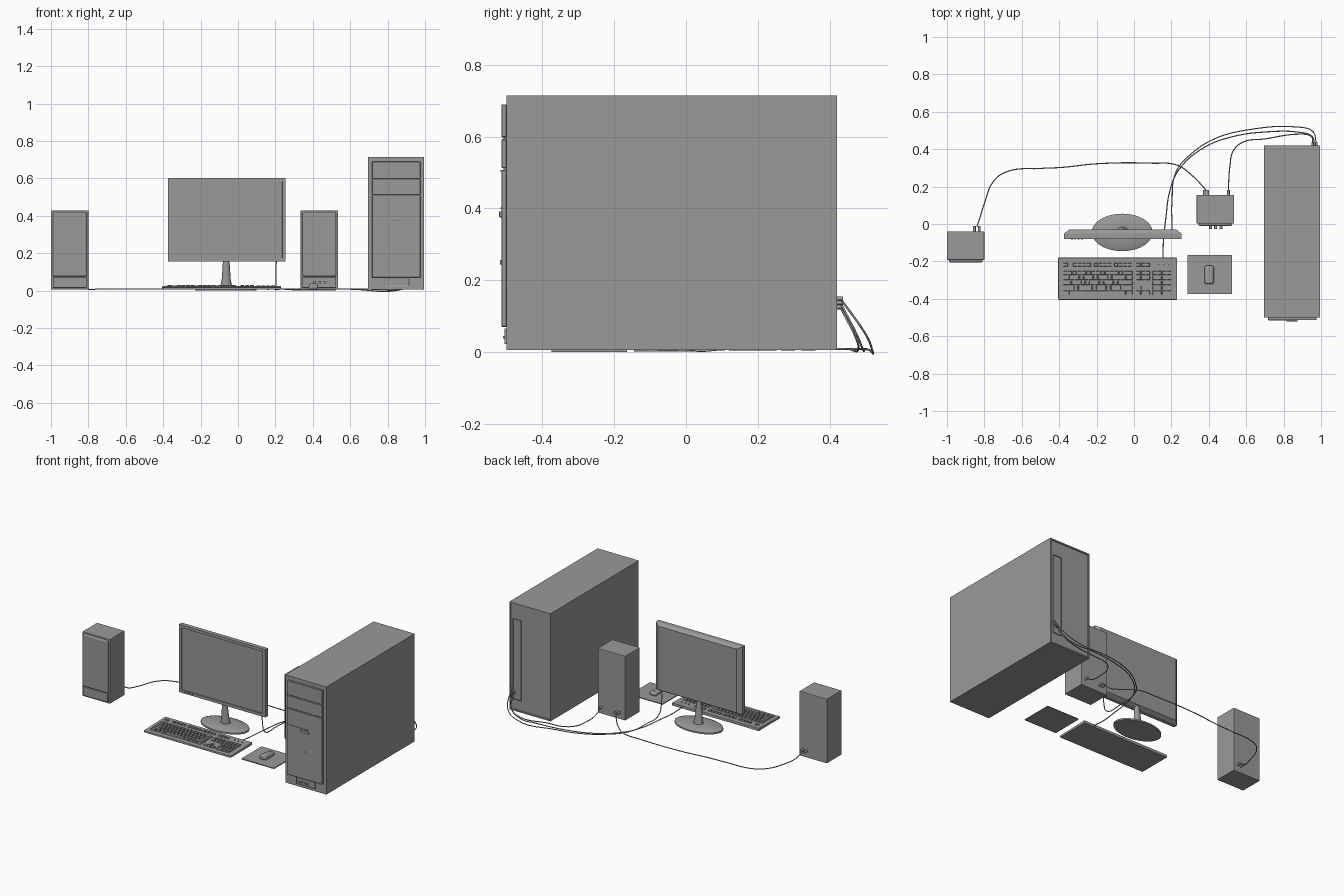
import bpy, bmesh, math
from mathutils import Vector

cube = bpy.data.objects.get("Cube")
if cube:
    bpy.data.objects.remove(cube)

grey = bpy.data.materials.new("mid_grey")
grey.use_nodes = True
COLOUR = (0.32, 0.32, 0.32, 1)
grey.diffuse_color = COLOUR
grey.node_tree.nodes["Principled BSDF"].inputs["Base Color"].default_value = COLOUR


def finish(bm, name):
    mesh = bpy.data.meshes.new(name)
    bm.to_mesh(mesh)
    bm.free()
    mesh.materials.append(grey)
    obj = bpy.data.objects.new(name, mesh)
    bpy.context.collection.objects.link(obj)
    return obj


def add_box(bm, x, y, z):
    """Add a box from three (low, high) ranges and return its vertices."""
    verts = bmesh.ops.create_cube(bm, size=1)["verts"]
    for v in verts:
        v.co = [lo + (c + 0.5) * (hi - lo) for c, (lo, hi) in zip(v.co, (x, y, z))]
    return verts


def recess(bm, direction, rim, depth):
    """Sink a framed panel into the face that looks along direction."""
    d = Vector(direction)
    bm.normal_update()
    face = max(bm.faces, key=lambda f: f.normal.dot(d) + 0.01 * f.calc_center_median().dot(d))
    bmesh.ops.inset_region(bm, faces=[face], thickness=rim)
    inner = bmesh.ops.inset_region(bm, faces=[face], thickness=0.0008)
    bmesh.ops.translate(bm, verts=face.verts, vec=-d * depth)


def box(name, x, y, z, bevel=0, sink=None, segments=2):
    bm = bmesh.new()
    add_box(bm, x, y, z)
    if sink:
        recess(bm, *sink)
    obj = finish(bm, name)
    if bevel:
        mod = obj.modifiers.new("Bevel", "BEVEL")
        mod.width, mod.segments = bevel, segments
    return obj


def smooth(obj):
    bpy.ops.object.select_all(action="DESELECT")
    obj.select_set(True)
    bpy.context.view_layer.objects.active = obj
    bpy.ops.object.shade_smooth_by_angle(angle=math.radians(40))


def loft(name, sections, sides=32):
    """Stack elliptical rings given as (centre, x radius, y radius)."""
    bm = bmesh.new()
    rings = []
    for (cx, cy, cz), rx, ry in sections:
        angles = [math.tau * i / sides for i in range(sides)]
        rings.append([bm.verts.new((cx + rx * math.cos(a), cy + ry * math.sin(a), cz)) for a in angles])
    bm.faces.new(rings[0][::-1])
    bm.faces.new(rings[-1])
    for a, b in zip(rings, rings[1:]):
        for i in range(sides):
            j = (i + 1) % sides
            bm.faces.new((a[i], a[j], b[j], b[i]))
    obj = finish(bm, name)
    smooth(obj)
    return obj


def peg(name, x, y0, y1, z, radius):
    """Round peg lying along y."""
    bm = bmesh.new()
    bmesh.ops.create_cone(bm, cap_ends=True, segments=16, radius1=radius, radius2=radius, depth=y1 - y0)
    obj = finish(bm, name)
    obj.rotation_euler.x = math.pi / 2
    obj.location = (x, (y0 + y1) / 2, z)
    smooth(obj)


def cable(name, points):
    curve = bpy.data.curves.new(name, "CURVE")
    curve.dimensions = "3D"
    curve.bevel_depth, curve.bevel_resolution, curve.resolution_u = 0.003, 1, 6
    spline = curve.splines.new("BEZIER")
    spline.bezier_points.add(len(points) - 1)
    for p, co in zip(spline.bezier_points, points):
        p.co = co if len(co) == 3 else (*co, 0.008)
        p.handle_left_type = p.handle_right_type = "AUTO"
    curve.materials.append(grey)
    obj = bpy.data.objects.new(name, curve)
    bpy.context.collection.objects.link(obj)
    bpy.ops.object.select_all(action="DESELECT")
    obj.select_set(True)
    bpy.context.view_layer.objects.active = obj
    bpy.ops.object.convert(target="MESH")


# Computer tower: case with sunken back, front door, drive bays, ports
box("tower_case", (0.695, 0.995), (-0.5, 0.42), (0.005, 0.715), sink=((0, 1, 0), 0.012, 0.006))
bays = [(0.07, 0.507), (0.512, 0.593), (0.598, 0.69)]
for i, z in enumerate(bays):
    box(f"tower_front_panel_{i + 1}", (0.717, 0.975), (-0.514, -0.499), z, 0.002, segments=1)
box("tower_panel_backing", (0.72, 0.972), (-0.509, -0.498), (0.075, 0.685))
box("drive_slot_lip", (0.72, 0.87), (-0.517, -0.51), (0.398, 0.403))
box("drive_handle", (0.72, 0.87), (-0.517, -0.51), (0.503, 0.507))
box("power_button", (0.815, 0.875), (-0.521, -0.51), (0.375, 0.392), 0.003)
peg("tower_indicator", 0.845, -0.518, -0.51, 0.25, 0.006)
box("front_port_plate", (0.78, 0.917), (-0.506, -0.499), (0.022, 0.066), 0.002, ((0, -1, 0), 0.004, 0.003))
for i in range(2):
    box(f"front_port_{i + 1}", (0.80 + i * 0.04, 0.825 + i * 0.04), (-0.51, -0.5), (0.037, 0.045))
box("tower_back_strip", (0.91, 0.97), (0.41, 0.421), (0.08, 0.61), sink=((0, 1, 0), 0.003, 0.004))
for i in range(3):
    peg(f"tower_plug_{i + 1}", 0.955 + i * 0.01, 0.41, 0.437, 0.125 + i * 0.012, 0.006)

# Monitor: bezel with sunken screen and a back that tapers in
box("monitor_bezel", (-0.375, 0.255), (-0.08, -0.052), (0.155, 0.602), sink=((0, -1, 0), 0.026, 0.007))
bm = bmesh.new()
for v in add_box(bm, (-0.375, 0.255), (-0.052, -0.03), (0.155, 0.602)):
    if v.co.y > -0.04:
        v.co.x -= math.copysign(0.028, v.co.x + 0.06)
        v.co.z -= math.copysign(0.014, v.co.z - 0.38)
finish(bm, "monitor_back")
for i in range(4):
    box(f"monitor_button_{i + 1}", (-0.337 + i * 0.018, -0.327 + i * 0.018), (-0.083, -0.078), (0.162, 0.168))
loft("monitor_base", [((-0.063, -0.045, 0.002), 0.163, 0.1), ((-0.063, -0.045, 0.012), 0.163, 0.1),
                      ((-0.063, -0.045, 0.02), 0.14, 0.083), ((-0.063, -0.045, 0.024), 0.05, 0.035)], 48)
loft("monitor_neck", [((-0.063, -0.04, 0.02), 0.032, 0.026), ((-0.063, -0.043, 0.06), 0.024, 0.02),
                      ((-0.063, -0.048, 0.165), 0.017, 0.014)], 24)

# Keyboard: low wedge and blocks of keys
bm = bmesh.new()
for v in add_box(bm, (-0.405, 0.23), (-0.405, -0.18), (0.005, 0.018)):
    if v.co.y > -0.3 and v.co.z > 0.01:
        v.co.z += 0.006
keyboard = finish(bm, "keyboard_body")
bevel = keyboard.modifiers.new("Bevel", "BEVEL")
bevel.width, bevel.segments = 0.003, 2

bm = bmesh.new()


def key_row(x0, x1, y, widths, height=0.022):
    """Fill a row with keys of relative widths, tapered at the top."""
    unit = (x1 - x0) / sum(widths)
    x = x0
    base = 0.018 + 0.006 * (y + 0.405) / 0.225
    for w in widths:
        verts = add_box(bm, (x + 0.0015, x + w * unit - 0.0015), (y - height / 2, y + height / 2), (base - 0.003, base + 0.007))
        cx = x + w * unit / 2
        for v in verts:
            if v.co.z > base:
                v.co.x -= math.copysign(0.002, v.co.x - cx)
                v.co.y -= math.copysign(0.002, v.co.y - y)
        x += w * unit


rows = [-0.262 - i * 0.0262 for i in range(5)]
main = [[1] * 13 + [2], [1.5] + [1] * 12 + [1.5], [1.8] + [1] * 11 + [2.2],
        [2.3] + [1] * 10 + [2.7], [1.5, 1.2, 1.3, 6, 1.3, 1.2, 1, 1.5]]
for y, widths in zip(rows, main):
    key_row(-0.38, -0.007, y, widths)
    key_row(0.097, 0.2, y, [2, 1, 1] if y == rows[-1] else [1] * 4)
for y in rows[:2]:
    key_row(0.01, 0.087, y, [1] * 3)
key_row(0.036, 0.061, rows[3], [1])
key_row(0.01, 0.087, rows[4], [1] * 3)
key_row(-0.38, -0.352, -0.218, [1], 0.018)
for x in (-0.327, -0.215, -0.108):
    key_row(x, x + 0.098, -0.218, [1] * 4, 0.018)
key_row(0.01, 0.087, -0.218, [1] * 3, 0.018)
for x in (0.125, 0.152, 0.179):
    key_row(x, x + 0.01, -0.218, [1], 0.006)
finish(bm, "keyboard_keys")

# Mouse on its pad
box("mouse_pad", (0.287, 0.525), (-0.375, -0.165), (0, 0.006))
bm = bmesh.new()
for v in add_box(bm, (0.375, 0.43), (-0.322, -0.222), (0.006, 0.036)):
    if v.co.z > 0.02:
        v.co.x += 0.006 if v.co.x < 0.4 else -0.006
        v.co.z += 0.004 if v.co.y < -0.3 else -0.006
mouse = finish(bm, "mouse_body")
bevel = mouse.modifiers.new("Bevel", "BEVEL")
bevel.width, bevel.segments = 0.014, 4
smooth(mouse)
box("mouse_wheel", (0.399, 0.406), (-0.255, -0.237), (0.025, 0.034), 0.002)


# Speakers: cabinet, rounded grille and lower control panel
def speaker(side, x, y, plugs):
    box(f"{side}_speaker_cabinet", (x - 0.1, x + 0.1), (y - 0.152, y), (0.005, 0.43), 0.003)
    box(f"{side}_speaker_grille", (x - 0.09, x + 0.09), (y - 0.165, y - 0.14), (0.076, 0.42), 0.008, segments=3)
    box(f"{side}_speaker_control_panel", (x - 0.09, x + 0.09), (y - 0.163, y - 0.14), (0.015, 0.072), 0.004)
    for i, px in enumerate(plugs):
        peg(f"{side}_speaker_plug_{i + 1}", px, y - 0.005, y + 0.028, 0.05, 0.007)


speaker("right", -0.9, -0.04, (-0.853, -0.828))
speaker("left", 0.435, 0.155, (0.375, 0.395, 0.505))
for i, x in enumerate((0.41, 0.437, 0.465)):
    peg(f"speaker_knob_{i + 1}", x, -0.026, -0.005, 0.045, 0.008)

# Cables lying on the floor between the devices
cable("speaker_link_cable", [(-0.84, -0.015, 0.05), (-0.825, 0.03, 0.02), (-0.8, 0.11), (-0.75, 0.23), (-0.68, 0.28),
      (-0.5, 0.297), (-0.38, 0.303), (-0.2, 0.322), (0.1, 0.325), (0.23, 0.315), (0.31, 0.26),
      (0.36, 0.21, 0.02), (0.385, 0.18, 0.05)])
cable("speaker_sound_cable", [(0.505, 0.17, 0.05), (0.506, 0.22, 0.02), (0.513, 0.31), (0.53, 0.39), (0.58, 0.437),
      (0.7, 0.455), (0.87, 0.48), (0.94, 0.473, 0.04), (0.957, 0.43, 0.125)])
cable("keyboard_cable", [(0.155, -0.185, 0.015), (0.157, -0.1), (0.17, 0.03), (0.195, 0.19), (0.24, 0.29),
      (0.36, 0.4), (0.5, 0.46), (0.75, 0.495), (0.87, 0.492), (0.945, 0.475, 0.05), (0.965, 0.43, 0.137)])
cable("monitor_cable", [(0.205, -0.04, 0.165), (0.203, -0.035, 0.09), (0.203, -0.01, 0.02), (0.203, 0.12),
      (0.225, 0.28), (0.3, 0.37), (0.43, 0.455), (0.6, 0.502), (0.88, 0.518), (0.95, 0.5, 0.05), (0.975, 0.43, 0.149)])
